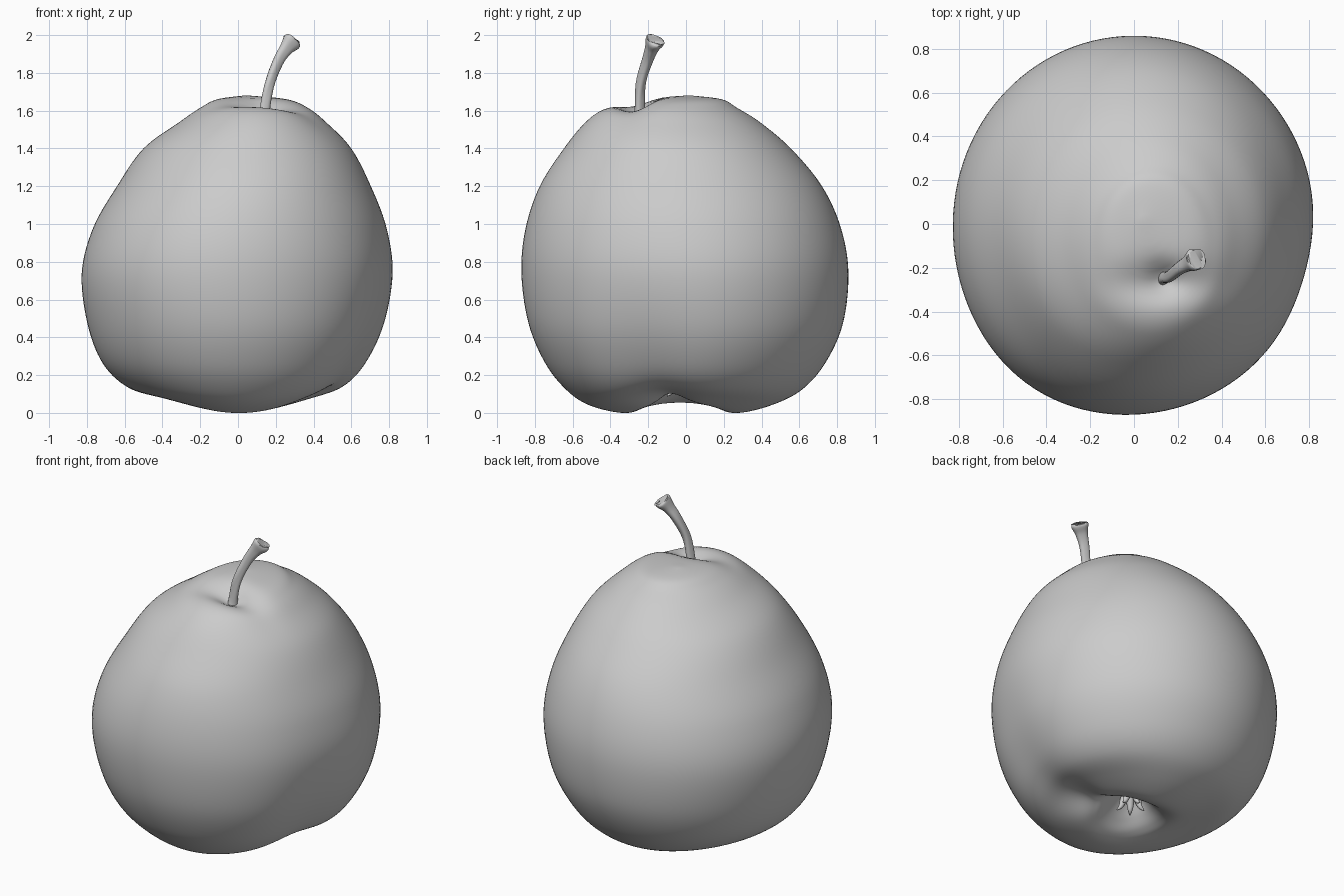
import bpy
import math
from mathutils import Vector

cube = bpy.data.objects.get("Cube")
if cube:
    bpy.data.objects.remove(cube, do_unlink=True)

GREY = (0.6, 0.6, 0.6, 1)
mat = bpy.data.materials.new("plain grey")
mat.use_nodes = True
mat.diffuse_color = GREY
mat.node_tree.nodes["Principled BSDF"].inputs["Base Color"].default_value = GREY


def spline(rows, steps):
    """Resample rows of numbers with a smooth Catmull-Rom spline."""
    out = []
    last = len(rows) - 1
    for i in range(last):
        quad = [rows[max(i - 1, 0)], rows[i], rows[i + 1], rows[min(i + 2, last)]]
        for s in range(steps):
            t = s / steps
            out.append([b + 0.5 * t * (c - a + t * (2*a - 5*b + 4*c - d + t * (3*(b - c) + d - a)))
                        for a, b, c, d in zip(*quad)])
    out.append(list(rows[-1]))
    return out


def loft(name, rings, sharp=60):
    """Skin a list of equal closed rings and cap both ends."""
    n = len(rings[0])
    verts = [v for ring in rings for v in ring]
    faces = [(r*n + i, r*n + (i + 1) % n, (r + 1)*n + (i + 1) % n, (r + 1)*n + i)
             for r in range(len(rings) - 1) for i in range(n)]
    faces.append(tuple(reversed(range(n))))
    faces.append(tuple(range(len(verts) - n, len(verts))))
    mesh = bpy.data.meshes.new(name)
    mesh.from_pydata(verts, [], faces)
    mesh.materials.append(mat)
    mesh.shade_smooth()
    mesh.set_sharp_from_angle(angle=math.radians(sharp))
    obj = bpy.data.objects.new(name, mesh)
    bpy.context.collection.objects.link(obj)
    return obj


def tube(name, path, sides, wobble=0.0):
    """Round tube along rows of x, y, z, radius."""
    rings = []
    for i, (x, y, z, r) in enumerate(path):
        a, b = path[max(i - 1, 0)], path[min(i + 1, len(path) - 1)]
        turn = (Vector(b[:3]) - Vector(a[:3])).to_track_quat('Z', 'Y')
        ring = []
        for k in range(sides):
            ang = math.tau * k / sides
            rad = r * (1 + wobble * math.cos(3 * ang))
            ring.append(Vector((x, y, z)) + turn @ Vector((rad * math.cos(ang), rad * math.sin(ang), 0)))
        rings.append(ring)
    return loft(name, rings)


def bell(v, width):
    return math.exp(-(v / width) ** 2)


def angle_gap(a, degrees):
    d = a - math.radians(degrees)
    return math.atan2(math.sin(d), math.cos(d))


# Fruit body: height, then left, right, front and back reach, from the base pit to the crown
profile = [
    (.19, -.01, .01, -.04, -.02),
    (.17, -.06, .06, -.09, .03),
    (.08, -.13, .14, -.17, .11),
    (.02, -.2, .21, -.24, .18),
    (0, -.28, .29, -.34, .28),
    (.04, -.41, .42, -.51, .45),
    (.12, -.58, .57, -.63, .61),
    (.26, -.715, .69, -.74, .735),
    (.47, -.795, .785, -.825, .83),
    (.74, -.825, .826, -.86, .86),
    (.98, -.765, .79, -.84, .82),
    (1.2, -.64, .705, -.77, .72),
    (1.4, -.5, .6, -.645, .555),
    (1.54, -.31, .465, -.53, .39),
    (1.615, -.2, .37, -.42, .27),
    (1.66, -.11, .26, -.25, .19),
    (1.68, .03, .06, 0, .03),
]
rings = []
for z, xl, xr, yf, yb in spline(profile, 7):
    ring = []
    for k in range(112):
        a = math.tau * k / 112
        low = bell(z, .5)
        # side groove and shoulder swelling
        swell = (1 + .035 * bell(angle_gap(a, -125), .6) * bell(z - .75, .5)
                 - (.025 + .05 * low) * bell(angle_gap(a, -17), .35) * bell(z - .3, .7))
        x = (xl + xr) / 2 + (xr - xl) / 2 * math.cos(a) * swell
        y = (yf + yb) / 2 + (yb - yf) / 2 * math.sin(a) * swell
        # two-lobed base
        reach = math.hypot(x, y)
        lift = .055 * math.cos(a) ** 2 + .05 * bell(angle_gap(a, -12), .35)
        h = z + lift * bell(reach - .28, .28) * bell(z, .25)
        # stem hollow
        if z > 1:
            h -= .055 * bell(x - .14, .2) * bell(y + .27, .09)
            h -= .03 * bell(x - .14, .07) * bell(y + .25, .06)
        ring.append((x, y, h))
    rings.append(ring)
loft("fruit_body", rings, 80)

# Stem, flaring to a slightly hollow cut end
stem = [
    (.135, -.25, 1.54, .034),
    (.14, -.247, 1.6, .027),
    (.165, -.24, 1.74, .026),
    (.21, -.205, 1.86, .029),
    (.25, -.182, 1.925, .036),
    (.278, -.166, 1.962, .05),
    (.287, -.16, 1.974, .047),
]
tube("stem", spline(stem, 5) + [(.284, -.162, 1.968, .025)], 20, .1)

# Dried calyx tips in the base pit
for k in range(5):
    a = math.tau * k / 5 + .3
    path = [(r * math.cos(a), r * math.sin(a) - .03, z, w)
            for r, z, w in ((.02, .2, .025), (.045, .15, .022), (.06, .11, .014), (.085, .09, .003))]
    tube("calyx_tip", spline(path, 3), 8)
